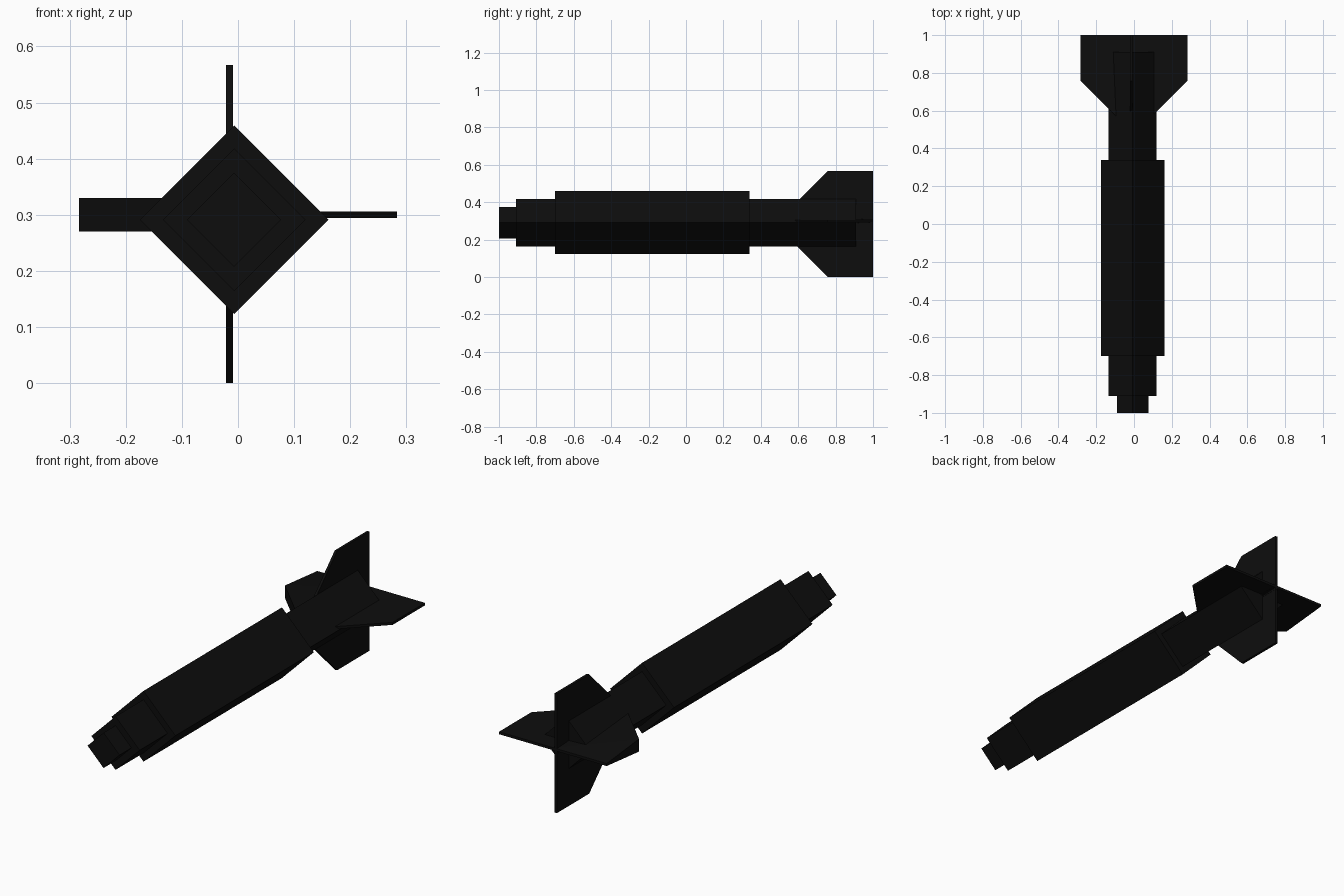
import bpy, bmesh
from mathutils import Vector

cube = bpy.data.objects.get("Cube")
if cube:
    bpy.data.objects.remove(cube, do_unlink=True)

# Single near-black paint
black = bpy.data.materials.new("matte black")
black.use_nodes = True
colour = (0.004, 0.004, 0.004, 1)
black.diffuse_color = colour
black.node_tree.nodes["Principled BSDF"].inputs["Base Color"].default_value = colour


def finish(name, bm):
    bmesh.ops.recalc_face_normals(bm, faces=bm.faces)
    mesh = bpy.data.meshes.new(name)
    bm.to_mesh(mesh)
    bm.free()
    mesh.materials.append(black)
    obj = bpy.data.objects.new(name, mesh)
    bpy.context.collection.objects.link(obj)
    return obj


def diamond(name, y0, y1, radius):
    """Square bar standing on its corner, running along y."""
    bm = bmesh.new()
    centre = Vector((-0.007, y0, 0.291))
    corners = [(radius, 0), (0, radius), (-radius, 0), (0, -radius)]
    face = bm.faces.new([bm.verts.new(centre + Vector((x, 0, z))) for x, z in corners])
    grown = bmesh.ops.extrude_face_region(bm, geom=[face], use_keep_orig=True)
    verts = [g for g in grown["geom"] if isinstance(g, bmesh.types.BMVert)]
    bmesh.ops.translate(bm, verts=verts, vec=(0, y1 - y0, 0))
    return finish(name, bm)


def fin(name, origin, out, lead=0.006, trail=0.006):
    """Swept fin; lead and trail are the half thicknesses at each edge."""
    bm = bmesh.new()
    out, along = Vector(out), Vector((0, 1, 0))
    normal = out.cross(along)
    outline = [(0, 0.475, lead), (0.283, 0.757, lead), (0.283, 1, trail), (0, 1, trail)]
    sides = []
    for sign in (1, -1):
        ring = [bm.verts.new(Vector(origin) + out * s + along * y + normal * t * sign)
                for s, y, t in outline]
        bm.faces.new((ring[0], ring[1], ring[3]))
        bm.faces.new((ring[1], ring[2], ring[3]))
        sides.append(ring)
    a, b = sides
    for i in range(4):
        j = (i + 1) % 4
        bm.faces.new((a[i], a[j], b[j], b[i]))
    return finish(name, bm)


# Stepped body
diamond("nose_tip", -1.0, -0.9, 0.084)
diamond("nose_section", -0.91, -0.69, 0.127)
diamond("main_body", -0.7, 0.34, 0.168)
diamond("tail_section", 0.33, 0.91, 0.127)

# Tail fins, the right one being a thick wedge
fin("top_fin", (-0.015, 0, 0.284), (0, 0, 1))
fin("bottom_fin", (-0.015, 0, 0.283), (0, 0, -1))
fin("left_fin", (0, 0, 0.3), (1, 0, 0))
fin("right_fin", (0, 0, 0.3), (-1, 0, 0), lead=0.03)
